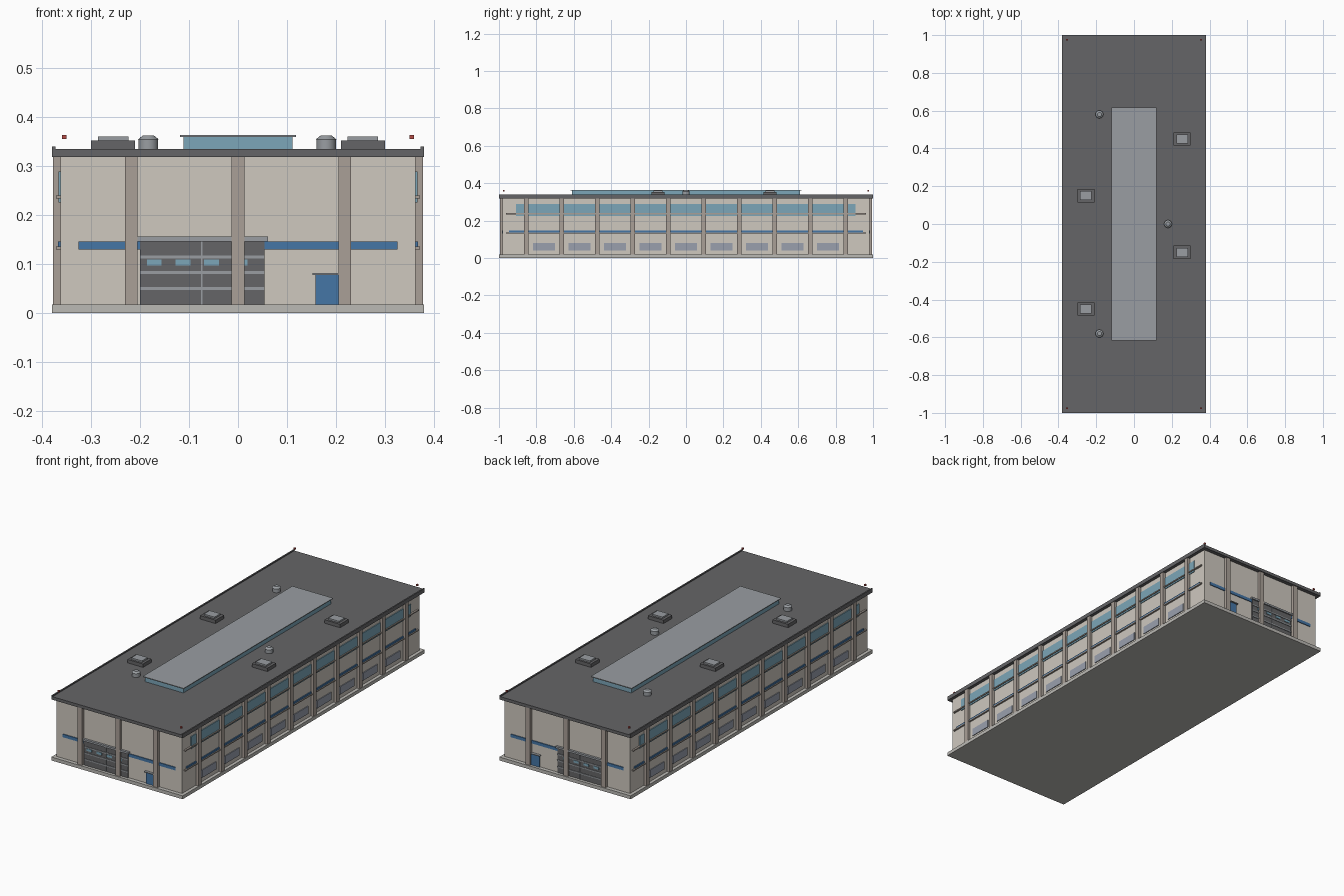
import bpy

if "Cube" in bpy.data.objects:
    bpy.data.objects.remove(bpy.data.objects["Cube"])

def mat(name, r, g, b):
    m = bpy.data.materials.new(name)
    m.diffuse_color = (r, g, b, 1)
    m.use_nodes = True
    m.node_tree.nodes["Principled BSDF"].inputs["Base Color"].default_value = m.diffuse_color
    return m

WALL = mat("wall_cream", .62, .58, .52)
PIER = mat("pier_tan", .40, .35, .31)
BASE = mat("concrete", .50, .49, .46)
DARK = mat("dark_grey", .13, .13, .135)
METAL = mat("light_metal", .32, .34, .36)
GLASS = mat("glass_blue", .20, .38, .48)
BLUE = mat("trim_blue", .06, .18, .38)
PANEL = mat("window_grey", .32, .35, .42)
RED = mat("beacon_red", .45, .07, .06)

def box(name, x0, x1, y0, y1, z0, z1, m):
    bpy.ops.mesh.primitive_cube_add(size=1, location=((x0+x1)/2, (y0+y1)/2, (z0+z1)/2))
    o = bpy.context.object
    o.name = name
    o.scale = (abs(x1-x0), abs(y1-y0), z1-z0)
    bpy.ops.object.transform_apply(location=False, rotation=False, scale=True)
    o.data.materials.append(m)
    return o

def cyl(name, x, y, z0, z1, r0, r1, m):
    bpy.ops.mesh.primitive_cone_add(vertices=16, radius1=r0, radius2=r1, depth=z1-z0,
                                    location=(x, y, (z0+z1)/2))
    o = bpy.context.object
    o.name = name
    o.data.materials.append(m)
    bpy.ops.object.shade_smooth_by_angle()

WX, WY = .363, .98   # wall half sizes

# Main shell
box("plinth", -.38, .38, -1, 1, 0, .018, BASE)
box("walls", -WX, WX, -WY, WY, .018, .319, WALL)
box("roof_slab", -.38, .38, -1, 1, .319, .335, DARK)

# End facades: identical at front and back
for s, end in ((-1, "front"), (1, "back")):
    def face(name, x0, x1, z0, z1, d, m):
        box(f"{end}_{name}", x0, x1, s*(WY-.005), s*(WY+d), z0, z1, m)
    for x in (-.218, 0, .218):
        face("pier", x-.013, x+.013, .018, .319, .015, PIER)
    face("stripe_left", -.326, -.2, .13, .146, .004, BLUE)
    face("stripe_right", .054, .326, .13, .146, .004, BLUE)
    # Loading door with ribs, seam and small windows
    face("loading_door", -.2, .054, .018, .146, .005, DARK)
    for z in (.05, .083, .115):
        face("door_rib", -.2, .054, z-.003, z+.003, .008, METAL)
    face("door_seam", -.076, -.072, .018, .146, .007, METAL)
    for i in range(4):
        x = -.171 + i*.0585
        face("door_window", x-.015, x+.015, .097, .109, .007, GLASS)
    face("door_header", -.207, .061, .146, .156, .012, METAL)
    # Personnel door
    face("side_door", .158, .206, .018, .078, .006, BLUE)
    face("side_door_canopy", .152, .212, .078, .082, .014, METAL)

# Long facades: identical left and right
for s, side in ((-1, "left"), (1, "right")):
    def face(name, y0, y1, z0, z1, d, m):
        box(f"{side}_{name}", s*(WX-.005), s*(WX+d), y0, y1, z0, z1, m)
    for i in range(10):
        y = -.855 + i*.19
        face("pier", y-.012, y+.012, .018, .319, .015, PIER)
        if i < 9:
            face("low_window", y+.036, y+.154, .04, .08, .004, PANEL)
    face("clerestory", -.91, .905, .226, .289, .004, GLASS)
    face("stripe", -.947, .947, .135, .146, .005, BLUE)
    for z in (.133, .237):
        face("rail", -.963, .963, z-.003, z+.003, .009, PIER)
    # Roof edge gutter and corner beacons
    box("roof_lip", s*.373, s*.38, -1, 1, .335, .34, DARK)
    for y in (-.975, .975):
        box("beacon", s*.355-.0045, s*.355+.0045, y-.0045, y+.0045, .356, .364, RED)

# Roof monitor skylight
box("skylight_glass", -.111, .111, -.61, .61, .335, .361, GLASS)
box("skylight_cap", -.118, .118, -.618, .618, .36, .364, METAL)

# Rooftop air units
for x, y in ((-.255, .15), (-.255, -.45), (.255, .45), (.255, -.15)):
    box("air_unit", x-.045, x+.045, y-.035, y+.035, .335, .353, DARK)
    box("air_unit_top", x-.031, x+.031, y-.024, y+.024, .353, .361, METAL)

# Round roof vents
for x, y in ((-.183, .58), (-.183, -.58), (.18, 0)):
    cyl("vent", x, y, .335, .355, .02, .02, METAL)
    cyl("vent_cap", x, y, .355, .363, .021, .011, METAL)
